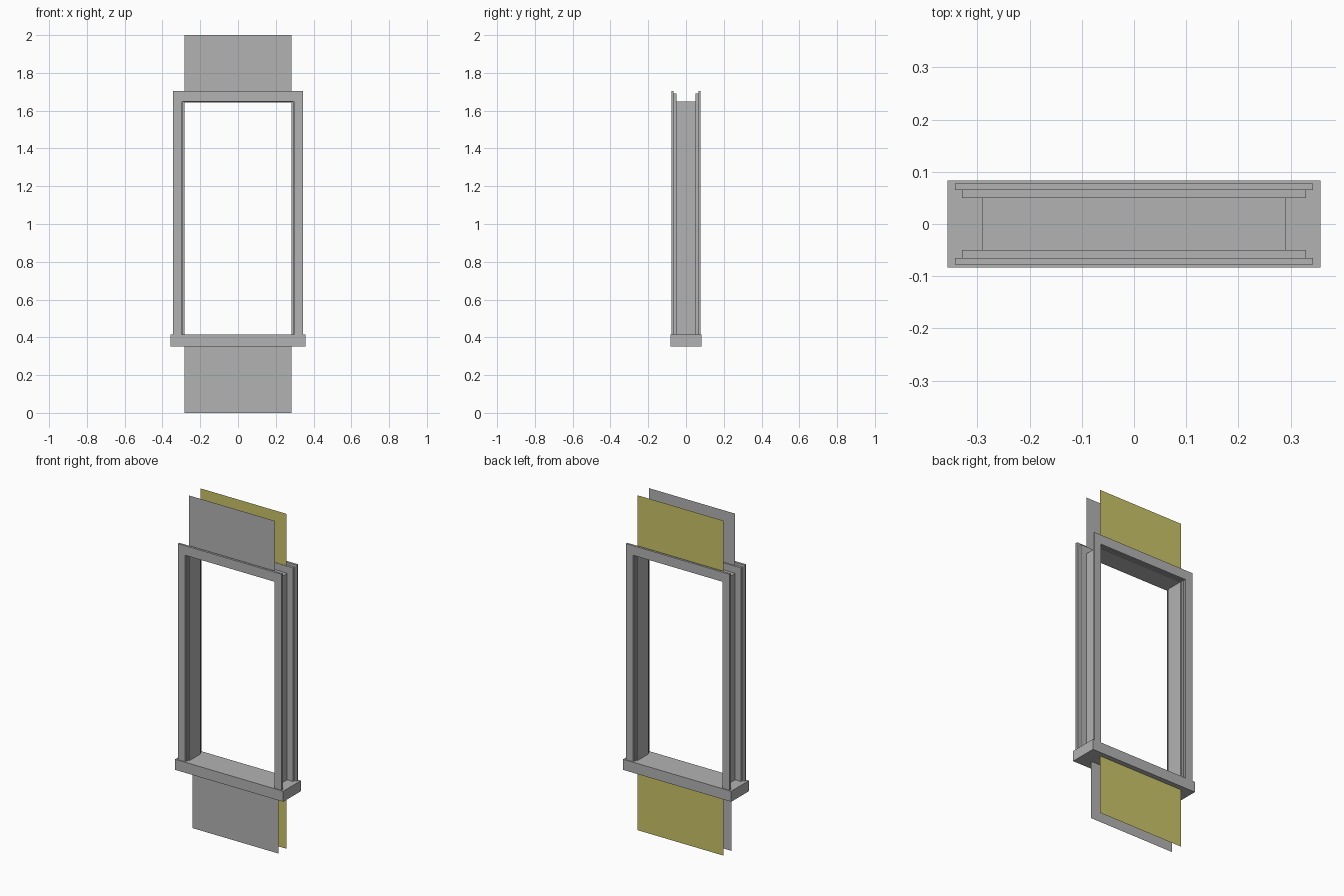
import bpy
import bmesh
from mathutils import Vector

cube = bpy.data.objects.get("Cube")
if cube:
    bpy.data.objects.remove(cube)


def make_material(name, rgb):
    mat = bpy.data.materials.new(name)
    mat.use_nodes = True
    color = (*rgb, 1.0)
    mat.diffuse_color = color
    mat.node_tree.nodes["Principled BSDF"].inputs["Base Color"].default_value = color
    return mat


grey = make_material("grey", (0.45, 0.45, 0.45))
yellow = make_material("yellow", (0.60, 0.56, 0.14))

SILL_BOTTOM, SILL_TOP = 0.352, 0.415
JAMB_TOP = 1.648
PANEL_HALF = 0.284


def flat_shape(name, outline, y0, y1, mat):
    """Face drawn in x and z at depth y0, extruded to y1 when they differ."""
    bm = bmesh.new()
    face = bm.faces.new([bm.verts.new((x, y0, z)) for x, z in outline])
    if y1 != y0:
        grown = bmesh.ops.extrude_face_region(bm, geom=[face], use_keep_orig=True)
        moved = [v for v in grown["geom"] if isinstance(v, bmesh.types.BMVert)]
        bmesh.ops.translate(bm, verts=moved, vec=Vector((0, y1 - y0, 0)))
        bmesh.ops.recalc_face_normals(bm, faces=bm.faces)
    mesh = bpy.data.meshes.new(name)
    bm.to_mesh(mesh)
    bm.free()
    mesh.materials.append(mat)
    obj = bpy.data.objects.new(name, mesh)
    bpy.context.collection.objects.link(obj)
    return obj


def arch(name, outer, inner, top, under, y0, y1):
    """Three-sided surround standing on the sill."""
    outline = [(-outer, SILL_TOP), (-outer, top), (outer, top), (outer, SILL_TOP),
               (inner, SILL_TOP), (inner, under), (-inner, under), (-inner, SILL_TOP)]
    return flat_shape(name, outline, y0, y1, grey)


def rectangle(half, z0, z1):
    return [(-half, z0), (half, z0), (half, z1), (-half, z1)]


# Jamb lining and the stepped trim on both faces
arch("jamb_lining", 0.29, 0.284, JAMB_TOP, 1.642, -0.05, 0.05)
for side, s in (("front", -1), ("back", 1)):
    arch(side + "_inner_trim", 0.33, 0.29, 1.69, 1.645, s * 0.05, s * 0.065)
    arch(side + "_outer_trim", 0.343, 0.296, 1.705, JAMB_TOP, s * 0.065, s * 0.078)

# Sill
flat_shape("sill", rectangle(0.357, SILL_BOTTOM, SILL_TOP), -0.083, 0.083, grey)

# Thin wall panels above and below the opening
upper = rectangle(PANEL_HALF, JAMB_TOP, 2.0)
lower = rectangle(PANEL_HALF, 0.0, SILL_BOTTOM)
flat_shape("front_upper_panel", upper, -0.057, -0.057, grey)
flat_shape("front_lower_panel", lower, -0.022, -0.022, grey)
for label, outline in (("upper", upper), ("lower", lower)):
    flat_shape("back_" + label + "_panel", outline[::-1], 0.053, 0.053, yellow)
